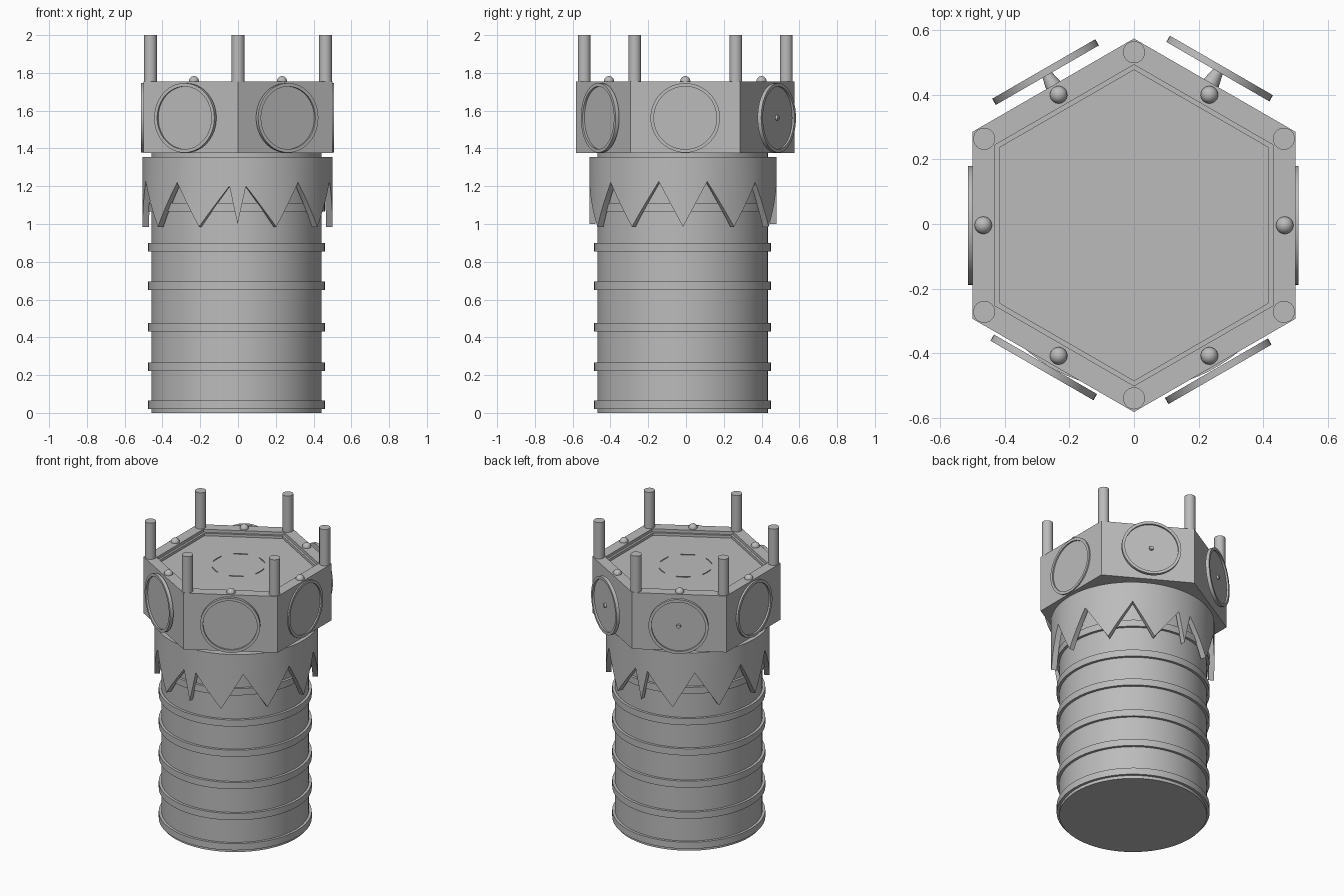
import bpy, bmesh, math
from mathutils import Vector, Matrix

if "Cube" in bpy.data.objects:
    bpy.data.objects.remove(bpy.data.objects["Cube"])

grey = bpy.data.materials.new("stone_grey")
grey.diffuse_color = (0.5, 0.5, 0.5, 1)
grey.use_nodes = True
grey.node_tree.nodes["Principled BSDF"].inputs["Base Color"].default_value = grey.diffuse_color


def make(name, bm, smooth=True):
    bmesh.ops.recalc_face_normals(bm, faces=bm.faces)
    me = bpy.data.meshes.new(name)
    bm.to_mesh(me)
    bm.free()
    ob = bpy.data.objects.new(name, me)
    bpy.context.collection.objects.link(ob)
    me.materials.append(grey)
    if smooth:
        bpy.ops.object.select_all(action='DESELECT')
        ob.select_set(True)
        bpy.context.view_layer.objects.active = ob
        bpy.ops.object.shade_smooth_by_angle(angle=math.radians(30))
    return ob


def lathe(name, profile, sides, matrix=Matrix(), turn=0.0, smooth=True):
    """Spin (radius, z) points around z; radius 0 closes the end."""
    bm = bmesh.new()
    rows = []
    for r, z in profile:
        if r == 0:
            rows.append([bm.verts.new((0, 0, z))] * sides)
        else:
            rows.append([bm.verts.new((r * math.cos(turn + math.tau * i / sides),
                                       r * math.sin(turn + math.tau * i / sides), z))
                         for i in range(sides)])
    for a, b in zip(rows, rows[1:]):
        for i in range(sides):
            j = (i + 1) % sides
            quad = list(dict.fromkeys((a[i], a[j], b[j], b[i])))
            bm.faces.new(quad)
    bm.transform(matrix)
    return make(name, bm, smooth)


def cyl(name, r, z0, z1, sides, matrix=Matrix(), r2=None):
    return lathe(name, [(0, z0), (r, z0), (r2 or r, z1), (0, z1)], sides, matrix)


def at(x, y, z=0):
    return Matrix.Translation((x, y, z))


# Round tower shaft with raised bands
shaft = at(-0.008, -0.018)
cyl("tower_shaft", 0.451, 0, 1.39, 64, shaft)
for z in (0.02, 0.223, 0.432, 0.65, 0.854, 1.065):
    lathe("band", [(0.445, z), (0.468, z), (0.468, z + 0.045), (0.445, z + 0.045)], 64, shaft)

# Skirt with pointed teeth: (degrees, height) over a quarter, mirrored around
quarter = [(0, 0.985), (15, 1.225), (33, 0.985), (50.5, 1.22), (66, 0.985), (85, 1.2), (90, 1.0)]
keys = quarter + [(180 - a, z) for a, z in quarter[-2::-1]]
keys += [(360 - a, z) for a, z in keys[-2::-1]]
edge = []
for (a0, z0), (a1, z1) in zip(keys, keys[1:]):
    n = max(1, round((a1 - a0) / 4))
    edge += [(a0 + (a1 - a0) * k / n, z0 + (z1 - z0) * k / n) for k in range(n)]
bm = bmesh.new()
loops = []
for a, z in edge:
    c, s = 1.015 * math.cos(math.radians(a)), math.sin(math.radians(a))
    loops.append([bm.verts.new((r * c, r * s, h)) for r, h in
                  ((0.496, z), (0.496, 1.355), (0.44, 1.355), (0.462, 1.3), (0.462, z))])
for i, a in enumerate(loops):
    b = loops[(i + 1) % len(loops)]
    for k in range(5):
        m = (k + 1) % 5
        bm.faces.new((a[k], b[k], b[m], a[m]))
bm.transform(at(-0.002, -0.016))
make("toothed_skirt", bm)

# Hexagonal crown with a shallow stepped recess
k = 2 / math.sqrt(3)
crown = at(0, -0.004)
FLOOR = 1.718
lathe("hex_crown", [(0, 1.375), (0.5 * k, 1.375), (0.5 * k, 1.755), (0.43 * k, 1.755),
                    (0.43 * k, 1.735), (0.416 * k, 1.735), (0.416 * k, FLOOR), (0, FLOOR)],
      6, crown, turn=math.radians(30), smooth=False)

# Corner posts
for i in range(6):
    a = math.radians(30 + 60 * i)
    cyl("corner_post", 0.034, 1.7, 2.0, 24, crown @ at(0.535 * math.cos(a), 0.535 * math.sin(a)))

# Side medallions (angle, distance of the inner side, sideways shift) and rim balls
sides = [(0, 0.487, 0), (60, 0.541, -0.013), (120, 0.536, 0),
         (180, 0.491, 0), (240, 0.509, 0.022), (300, 0.51, 0)]
for deg, dist, shift in sides:
    a = math.radians(deg)
    turn = crown @ Matrix.Rotation(a, 4, 'Z')
    out = turn @ at(dist, -shift, 1.562) @ Matrix.Rotation(math.pi / 2, 4, 'Y')
    lathe("medallion", [(0, 0), (0.184, 0), (0.184, 0.022), (0.166, 0.022),
                        (0.166, 0.010), (0, 0.010)], 48, out)
    if deg in (60, 120):
        cyl("medallion_axle", 0.035, -0.08, 0.022, 16, out, 0.012)
    bm = bmesh.new()
    bmesh.ops.create_uvsphere(bm, u_segments=20, v_segments=12, radius=0.027)
    bm.transform(turn @ at(0.466, 0, 1.756))
    make("rim_ball", bm)
    # Thin curved sliver on the recess floor
    bm = bmesh.new()
    arc = [math.radians(t) for t in range(-16, 17, 4)]
    f = bm.faces.new([bm.verts.new((0.165 * math.cos(t), 0.165 * math.sin(t), FLOOR - 0.002)) for t in arc])
    top = bmesh.ops.extrude_face_region(bm, geom=[f])["geom"]
    bmesh.ops.translate(bm, vec=(0, 0, 0.006), verts=[v for v in top if isinstance(v, bmesh.types.BMVert)])
    bm.transform(at(0, 0.01) @ turn)
    make("floor_sliver", bm, False)
